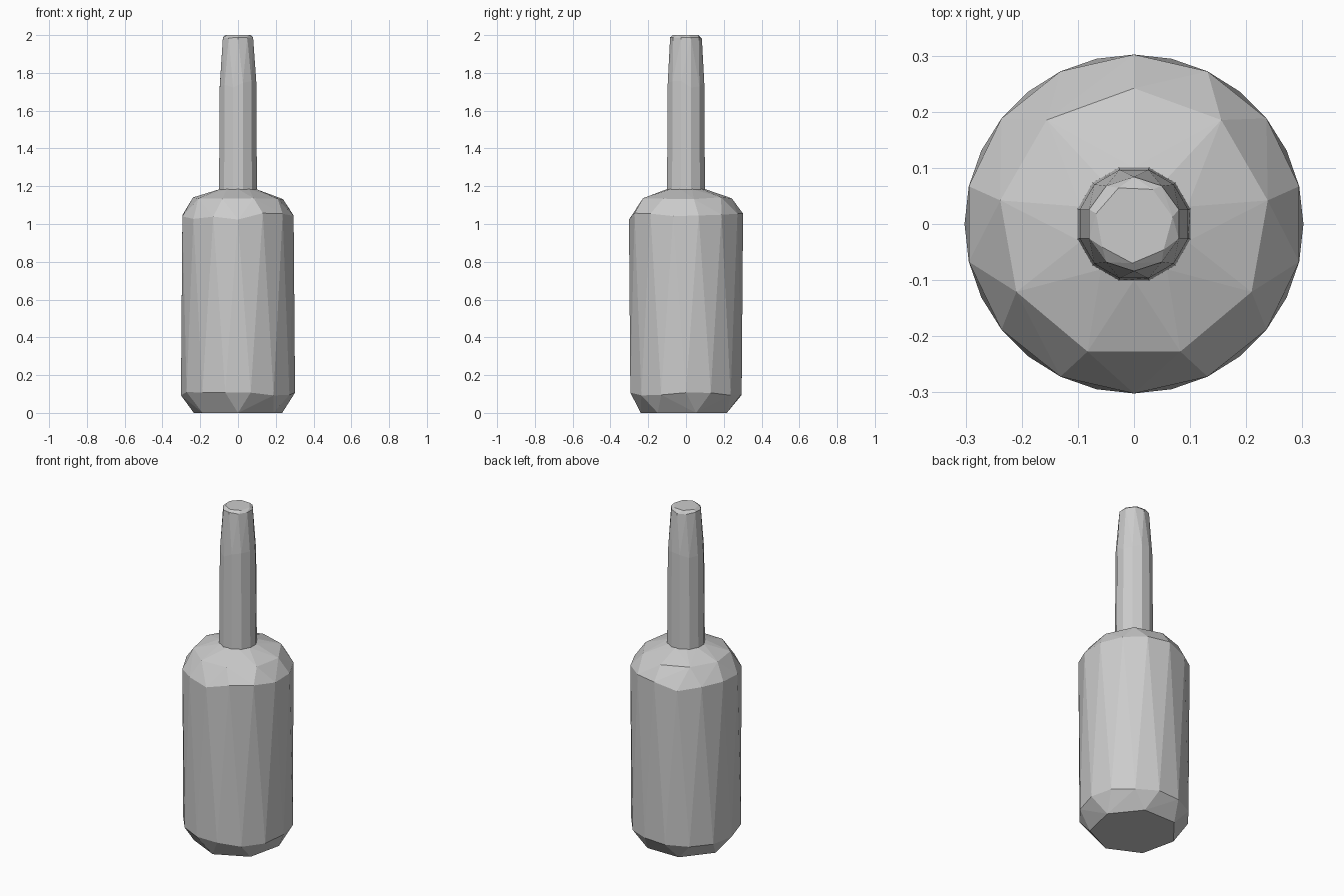
import bpy
import bmesh
import math
import random

random.seed(4)

cube = bpy.data.objects.get("Cube")
if cube:
    bpy.data.objects.remove(cube, do_unlink=True)

# Single plain grey
grey = bpy.data.materials.new("plain_grey")
colour = (0.6, 0.6, 0.6, 1.0)
grey.diffuse_color = colour
grey.use_nodes = True
grey.node_tree.nodes["Principled BSDF"].inputs["Base Color"].default_value = colour


def faceted_part(name, rings):
    """Wrap a faceted convex skin around rings of (sides, radius, z, turn, z_jitter)."""
    bm = bmesh.new()
    for sides, radius, z, turn, jitter in rings:
        for i in range(sides):
            a = math.tau * (i + turn) / sides
            bm.verts.new((radius * math.cos(a), radius * math.sin(a),
                          z + random.uniform(-jitter, jitter)))
    hull = bmesh.ops.convex_hull(bm, input=bm.verts)
    unused = [v for v in hull["geom_interior"] if isinstance(v, bmesh.types.BMVert)]
    bmesh.ops.delete(bm, geom=unused, context="VERTS")
    bmesh.ops.recalc_face_normals(bm, faces=bm.faces)
    mesh = bpy.data.meshes.new(name)
    bm.to_mesh(mesh)
    bm.free()
    mesh.materials.append(grey)
    obj = bpy.data.objects.new(name, mesh)
    bpy.context.collection.objects.link(obj)
    return obj


# Body: chamfered base, tall facets, rounded shoulder
faceted_part("bottle_body", [
    (7, 0.24, 0.0, 0.25, 0),
    (14, 0.302, 0.10, 0.0, 0.012),
    (14, 0.302, 1.04, 0.5, 0.02),
    (9, 0.242, 1.135, 0.25, 0.008),
    (10, 0.10, 1.185, 0.5, 0),
])

# Neck: straight tube tapering to a closed, slightly domed tip
faceted_part("bottle_neck", [
    (12, 0.104, 1.18, 0.5, 0),
    (12, 0.1, 1.74, 0.5, 0.02),
    (10, 0.084, 1.985, 0.5, 0.004),
    (7, 0.07, 2.0, 0.2, 0),
])
